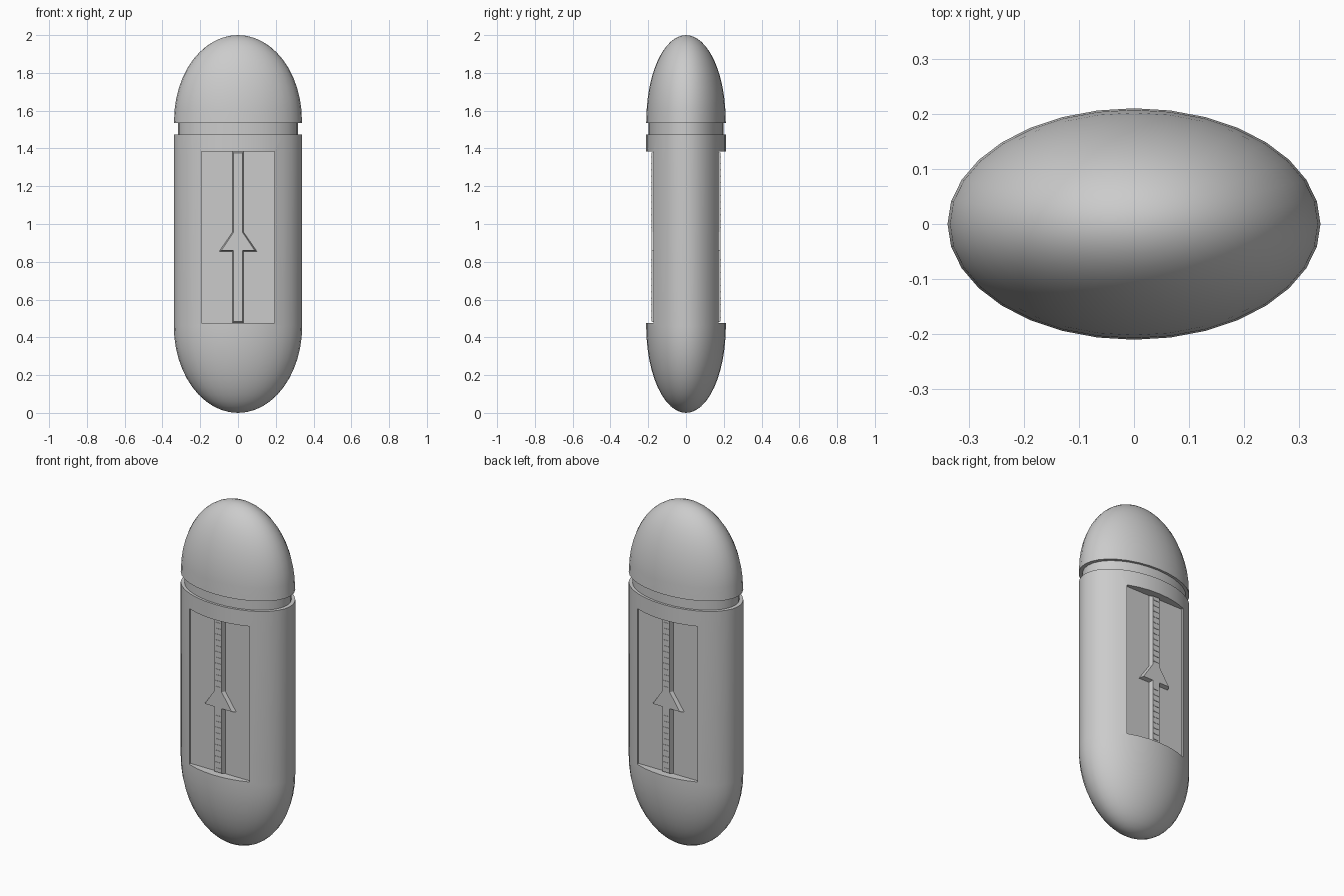
import bpy, bmesh, math
from mathutils import Matrix

if "Cube" in bpy.data.objects:
    bpy.data.objects.remove(bpy.data.objects["Cube"])

RX, RY, SEGMENTS = 0.34, 0.211, 32
FLOOR, RAISED = 0.16, 0.183
PANEL_LOW, PANEL_HIGH, PANEL_HALF = 0.475, 1.385, 0.194

grey = bpy.data.materials.new("plain_grey")
grey.use_nodes = True
grey.diffuse_color = (0.6, 0.6, 0.6, 1)
grey.node_tree.nodes["Principled BSDF"].inputs["Base Color"].default_value = (0.6, 0.6, 0.6, 1)


def finish(name, bm):
    bmesh.ops.recalc_face_normals(bm, faces=bm.faces)
    mesh = bpy.data.meshes.new(name)
    bm.to_mesh(mesh)
    bm.free()
    mesh.materials.append(grey)
    obj = bpy.data.objects.new(name, mesh)
    bpy.context.collection.objects.link(obj)
    return obj


def activate(obj):
    bpy.ops.object.select_all(action='DESELECT')
    obj.select_set(True)
    bpy.context.view_layer.objects.active = obj


def smooth(obj):
    activate(obj)
    bpy.ops.object.shade_smooth_by_angle(angle=math.radians(30))


def turned(name, profile):
    """Revolve a radius/height profile into an oval solid."""
    bm = bmesh.new()
    verts = [bm.verts.new((r * RX, 0, z)) for r, z in profile]
    edges = [bm.edges.new(pair) for pair in zip(verts, verts[1:])]
    bmesh.ops.spin(bm, geom=verts + edges, axis=(0, 0, 1), cent=(0, 0, 0),
                   angle=math.tau, steps=SEGMENTS, use_duplicate=False)
    bmesh.ops.remove_doubles(bm, verts=bm.verts, dist=1e-5)
    bmesh.ops.scale(bm, vec=(1, RY / RX, 1), verts=bm.verts)
    return finish(name, bm)


def dome(center, height, size=1, steps=12):
    """Quarter oval from the rim to the pole."""
    angles = [math.pi / 2 * i / steps for i in range(steps + 1)]
    return [(size * math.cos(a) if a < 1.57 else 0, center + height * math.sin(a)) for a in angles]


def add_box(bm, size, center):
    matrix = Matrix.Translation(center) @ Matrix.Diagonal((*size, 1))
    bmesh.ops.create_cube(bm, size=1, matrix=matrix)


# Main shell with a flat panel recess on each broad side
body = turned("body", list(reversed(dome(0.46, -0.46))) + [(1, 1.475), (0, 1.475)])
bm = bmesh.new()
for side in (-1, 1):
    add_box(bm, (2 * PANEL_HALF, 0.2, PANEL_HIGH - PANEL_LOW),
            (0, side * (FLOOR + 0.1), (PANEL_LOW + PANEL_HIGH) / 2))
cutter = finish("panel_cutter", bm)
cutter.hide_render = True
cut = body.modifiers.new("panel_recess", 'BOOLEAN')
cut.operation, cut.object, cut.solver = 'DIFFERENCE', cutter, 'EXACT'
activate(body)
bpy.ops.object.modifier_apply(modifier=cut.name)
bpy.data.objects.remove(cutter)
smooth(body)

# Neck and domed cap
smooth(turned("neck", [(0, 1.46), (0.935, 1.46), (0.935, 1.55), (0, 1.55)]))
smooth(turned("cap", [(0, 1.535), (1, 1.535)] + dome(1.55, 0.45, 0.995)))


def arrow_outline(inset):
    """Half outline of shaft and arrowhead, mirrored to a closed loop."""
    shaft, wing = 0.031 - inset, 0.103 - 2 * inset
    half = [(shaft, PANEL_LOW + inset), (shaft, 0.853 + inset), (wing, 0.853 + inset),
            (shaft, 0.957), (shaft, PANEL_HIGH - inset)]
    return half + [(-x, z) for x, z in reversed(half)]


# Raised arrow with sloping sides and fine ribs along the shaft
for name, turn in (("front", 0), ("back", math.pi)):
    bm = bmesh.new()
    base = [bm.verts.new((x, -FLOOR + 0.005, z)) for x, z in arrow_outline(0)]
    top = [bm.verts.new((x, -RAISED, z)) for x, z in arrow_outline(0.008)]
    bm.faces.new(base)
    bm.faces.new(top)
    for i in range(len(base)):
        j = (i + 1) % len(base)
        bm.faces.new((base[i], base[j], top[j], top[i]))
    bmesh.ops.rotate(bm, verts=bm.verts, matrix=Matrix.Rotation(turn, 3, 'Z'))
    finish(name + "_arrow", bm)

    bm = bmesh.new()
    for i in range(26):
        z = PANEL_LOW + 0.03 + i * 0.034
        if not 0.84 < z < 0.97:
            add_box(bm, (0.036, 0.004, 0.006), (0, -RAISED, z))
    bmesh.ops.rotate(bm, verts=bm.verts, matrix=Matrix.Rotation(turn, 3, 'Z'))
    finish(name + "_shaft_ribs", bm)
